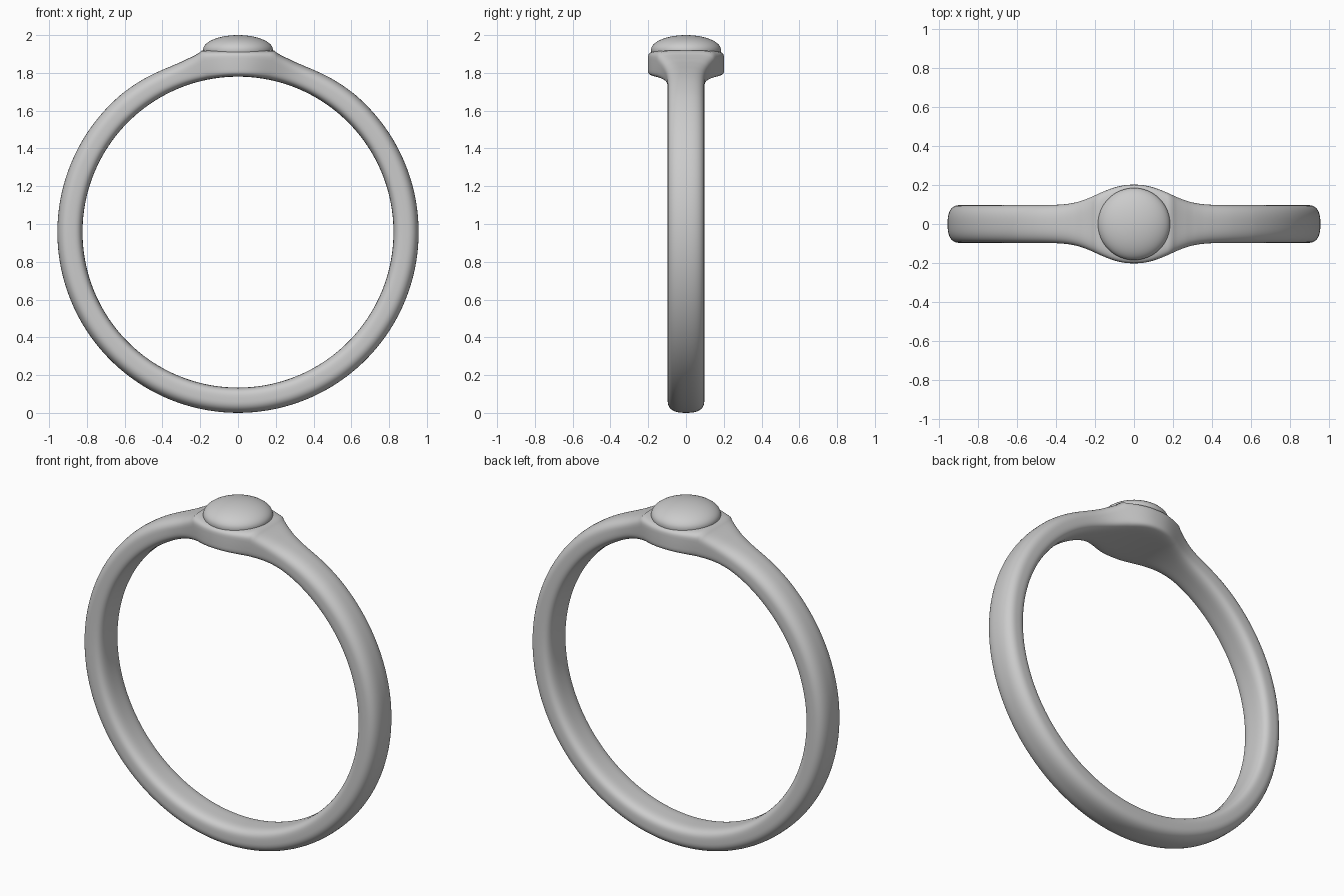
import bpy, bmesh, math

if "Cube" in bpy.data.objects:
    bpy.data.objects.remove(bpy.data.objects["Cube"])

CZ, R_IN = 0.957, 0.823
# outer radius against angle from the top of the ring
OUTER = [(0.196, 0.981), (0.212, 0.971), (0.25, 0.961), (0.32, 0.950), (0.38, 0.947),
         (0.45, 0.948), (0.55, 0.952), (0.70, 0.956), (4, 0.957)]


def outer_radius(t):
    if t <= OUTER[0][0]:
        return 0.962 / math.cos(t)          # flat seat under the stone
    for (a, ra), (b, rb) in zip(OUTER, OUTER[1:]):
        if t <= b:
            return ra + (rb - ra) * (t - a) / (b - a)


def spow(v, n):
    return math.copysign(abs(v) ** (2 / n), v)


def skin(name, rows, wrap):
    """Make a smooth mesh from closed loops of points."""
    bm = bmesh.new()
    vs = [[bm.verts.new(p) for p in row] for row in rows]
    n = len(rows[0])
    for i in range(len(vs) if wrap else len(vs) - 1):
        a, b = vs[i], vs[(i + 1) % len(vs)]
        for j in range(n):
            bm.faces.new((a[j], a[(j + 1) % n], b[(j + 1) % n], b[j]))
    if not wrap:
        bm.faces.new(vs[0])
        bm.faces.new(vs[-1])
    bmesh.ops.recalc_face_normals(bm, faces=bm.faces)
    me = bpy.data.meshes.new(name)
    bm.to_mesh(me)
    bm.free()
    ob = bpy.data.objects.new(name, me)
    bpy.context.collection.objects.link(ob)
    bpy.ops.object.select_all(action='DESELECT')
    bpy.context.view_layer.objects.active = ob
    ob.select_set(True)
    bpy.ops.object.shade_smooth_by_angle(angle=math.radians(50))
    return ob


# Band: rounded section swept round the finger, flaring into the setting at the top
rows = []
STEPS, SEC = 320, 56
for i in range(STEPS):
    t = 2 * math.pi * i / STEPS
    d = min(t, 2 * math.pi - t)
    flare = math.exp(-(0.9 * d / 0.225) ** 2.3)
    w = 0.097 + 0.105 * flare
    ro = outer_radius(d)
    mid, h = (ro + R_IN) / 2, (ro - R_IN) / 2
    row = []
    for k in range(SEC):
        a = 2 * math.pi * (k + 0.5) / SEC
        n = (2.6 if math.sin(a) > 0 else 3.4) + 3.5 * flare
        r = mid + h * spow(math.sin(a), n)
        row.append((r * math.sin(t), w * spow(math.cos(a), n), CZ + r * math.cos(t)))
    rows.append(row)
skin("ring_band", rows, True)

# Stone: low round dome sitting in the setting
rows = []
profile = [(0.18, 1.89), (0.185, 1.915)]
profile += [(0.185 * math.cos(a), 1.922 + 0.078 * math.sin(a))
            for a in (math.pi / 2 * k / 16.3 for k in range(17))]
for r, z in profile:
    rows.append([(r * math.cos(2 * math.pi * k / 64), r * math.sin(2 * math.pi * k / 64), z)
                 for k in range(64)])
skin("domed_stone", rows, False)
